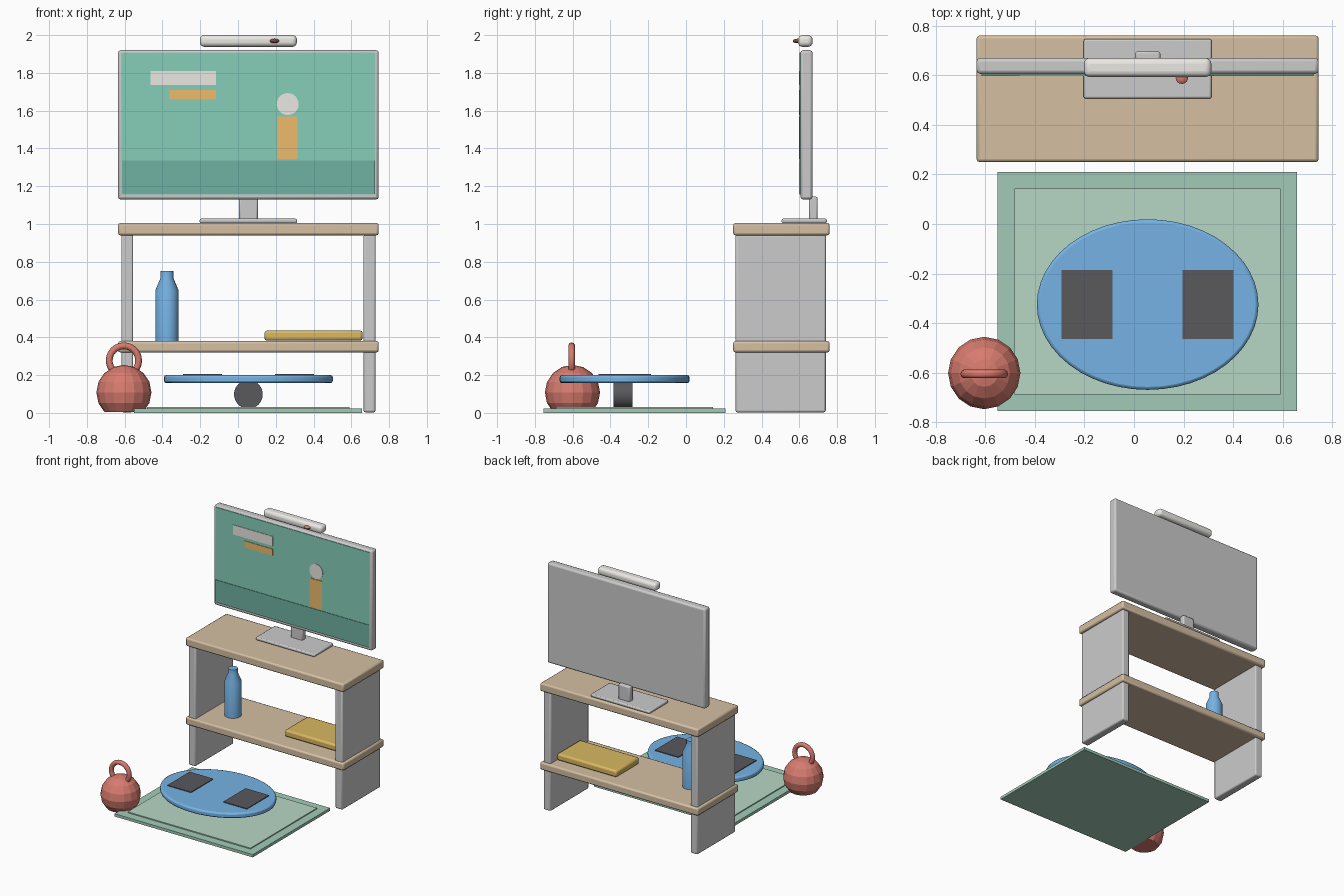
import bpy, bmesh, math
from mathutils import Matrix, Vector

if "Cube" in bpy.data.objects:
    bpy.data.objects.remove(bpy.data.objects["Cube"])

MATS = {}
COLORS = {
    "wood": (0.66, 0.52, 0.36), "screen_green": (0.24, 0.62, 0.49),
    "screen_dark": (0.16, 0.44, 0.36), "off_white": (0.82, 0.81, 0.77),
    "orange": (0.85, 0.50, 0.15), "blue": (0.18, 0.45, 0.78),
    "black": (0.10, 0.10, 0.11), "red": (0.68, 0.20, 0.16),
    "gold": (0.70, 0.48, 0.12), "mat_green": (0.36, 0.60, 0.48),
    "mat_light": (0.47, 0.68, 0.56),
}


def finish(name, bm, color=None, bevel=0, segs=2, smooth=True):
    bmesh.ops.recalc_face_normals(bm, faces=bm.faces[:])
    me = bpy.data.meshes.new(name)
    bm.to_mesh(me)
    bm.free()
    ob = bpy.data.objects.new(name, me)
    bpy.context.collection.objects.link(ob)
    if color:
        if color not in MATS:
            MATS[color] = bpy.data.materials.new(color)
            MATS[color].diffuse_color = (*COLORS[color], 1)
        me.materials.append(MATS[color])
    if bevel:
        m = ob.modifiers.new("bevel", "BEVEL")
        m.width, m.segments, m.limit_method = bevel, segs, 'ANGLE'
    if smooth:
        bpy.ops.object.select_all(action='DESELECT')
        ob.select_set(True)
        bpy.context.view_layer.objects.active = ob
        bpy.ops.object.shade_smooth_by_angle(angle=math.radians(30))
    return ob


def box(name, x, y, z, color=None, bevel=0, segs=2):
    bm = bmesh.new()
    c = Vector((sum(x) / 2, sum(y) / 2, sum(z) / 2))
    s = Matrix.Diagonal((x[1] - x[0], y[1] - y[0], z[1] - z[0], 1))
    bmesh.ops.create_cube(bm, size=1, matrix=Matrix.Translation(c) @ s)
    return finish(name, bm, color, bevel, segs)


def cylinder(name, loc, r, depth, color, axis='Z', scale_y=1, sides=32, bevel=0):
    bm = bmesh.new()
    rot = Matrix.Rotation(math.pi / 2, 4, 'X') if axis == 'Y' else Matrix()
    mat = Matrix.Translation(loc) @ Matrix.Diagonal((1, scale_y, 1, 1)) @ rot
    bmesh.ops.create_cone(bm, cap_ends=True, segments=sides, radius1=r, radius2=r,
                          depth=depth, matrix=mat)
    return finish(name, bm, color, bevel)


def lathe(name, loc, profile, color, sides=24):
    bm = bmesh.new()
    vs = [bm.verts.new((r, 0, z)) for r, z in profile]
    es = [bm.edges.new(p) for p in zip(vs, vs[1:])]
    bmesh.ops.spin(bm, geom=vs + es, cent=(0, 0, 0), axis=(0, 0, 1),
                   angle=2 * math.pi, steps=sides)
    bmesh.ops.remove_doubles(bm, verts=bm.verts[:], dist=1e-4)
    bmesh.ops.translate(bm, verts=bm.verts[:], vec=loc)
    return finish(name, bm, color)


CX = 0.055  # centre line of the furniture

# Media cabinet
for name, z in (("cabinet_top", (0.94, 1.005)), ("cabinet_shelf", (0.32, 0.38))):
    box(name, (CX - 0.69, CX + 0.69), (0.25, 0.76), z, "wood", 0.012)
for side, s in (("left", -1), ("right", 1)):
    xs = sorted((CX + s * 0.61, CX + s * 0.673))
    box(side + "_cabinet_panel", xs, (0.262, 0.74), (0.003, 0.945), None, 0.01)

# Television with stand
box("tv_housing", (CX - 0.69, CX + 0.69), (0.606, 0.67), (1.13, 1.92), None, 0.014)
box("tv_stand_base", (CX - 0.258, CX + 0.258), (0.506, 0.746), (1.005, 1.028), None, 0.008)
box("tv_stand_neck", (0.005, 0.106), (0.65, 0.697), (1.02, 1.145), None, 0.01)
box("tv_screen", (CX - 0.671, CX + 0.671), (0.602, 0.612), (1.157, 1.907), "screen_green")

# Picture on the screen
for name, x, z, col in (
        ("screen_floor", (CX - 0.67, CX + 0.67), (1.158, 1.335), "screen_dark"),
        ("screen_bar_top", (-0.463, -0.117), (1.735, 1.81), "off_white"),
        ("screen_bar_low", (-0.363, -0.117), (1.658, 1.71), "orange"),
        ("screen_figure_body", (0.208, 0.314), (1.343, 1.57), "orange")):
    box(name, x, (0.598, 0.604), z, col)
cylinder("screen_figure_head", (0.263, 0.601, 1.635), 0.058, 0.006, "off_white", 'Y')

# Sensor bar above the television
box("sensor_bar", (CX - 0.257, CX + 0.257), (0.593, 0.67), (1.938, 2.0), "off_white", 0.024, 4)
bm = bmesh.new()
bmesh.ops.create_uvsphere(bm, u_segments=16, v_segments=8, radius=1,
                          matrix=Matrix.Translation((0.193, 0.589, 1.969))
                          @ Matrix.Diagonal((0.025, 0.024, 0.012, 1)))
finish("sensor_light", bm, "red")

# Items on the shelf
lathe("bottle", (-0.376, 0.475, 0.38),
      [(0, 0), (0.061, 0), (0.061, 0.27), (0.034, 0.335), (0.034, 0.37), (0, 0.37)], "blue")
box("tray", (0.14, 0.66), (0.38, 0.67), (0.382, 0.436), "gold", 0.014)

# Floor mat
box("mat_base", (-0.55, 0.657), (-0.754, 0.21), (0, 0.022), "mat_green")
box("mat_inset", (-0.482, 0.59), (-0.687, 0.143), (0.018, 0.03), "mat_light")

# Balance board on its roller
cylinder("balance_board", (CX, -0.325, 0.179), 0.447, 0.042, "blue",
         scale_y=0.344 / 0.447, sides=48, bevel=0.012)
for side, s in (("left", -1), ("right", 1)):
    c = CX + s * 0.244
    box(side + "_foot_pad", (c - 0.103, c + 0.103), (-0.463, -0.186), (0.195, 0.206), "black")
cylinder("board_roller", (CX, -0.333, 0.098), 0.076, 0.102, "black", 'Y')

# Kettlebell: faceted ball with a flat foot, and a ring handle
bm = bmesh.new()
bmesh.ops.create_uvsphere(bm, u_segments=16, v_segments=8, radius=0.146,
                          matrix=Matrix.Translation((-0.604, -0.601, 0.108)))
cut = bmesh.ops.bisect_plane(bm, geom=bm.verts[:] + bm.edges[:] + bm.faces[:],
                             plane_co=(0, 0, 0.004), plane_no=(0, 0, -1), clear_outer=True)
bmesh.ops.contextual_create(bm, geom=[e for e in cut["geom_cut"]
                                      if isinstance(e, bmesh.types.BMEdge)])
finish("kettlebell_body", bm, "red", smooth=False)
bpy.ops.mesh.primitive_torus_add(major_segments=24, minor_segments=10, major_radius=0.078,
                                 minor_radius=0.018, location=(-0.604, -0.605, 0.277),
                                 rotation=(math.pi / 2, 0, 0))
handle = bpy.context.object
handle.name = "kettlebell_handle"
handle.data.materials.append(MATS["red"])
bpy.ops.object.shade_smooth_by_angle(angle=math.radians(40))

for m in bpy.data.materials:
    if m.users and not m.is_grease_pencil:
        m.use_nodes = True
        m.node_tree.nodes["Principled BSDF"].inputs["Base Color"].default_value = m.diffuse_color
